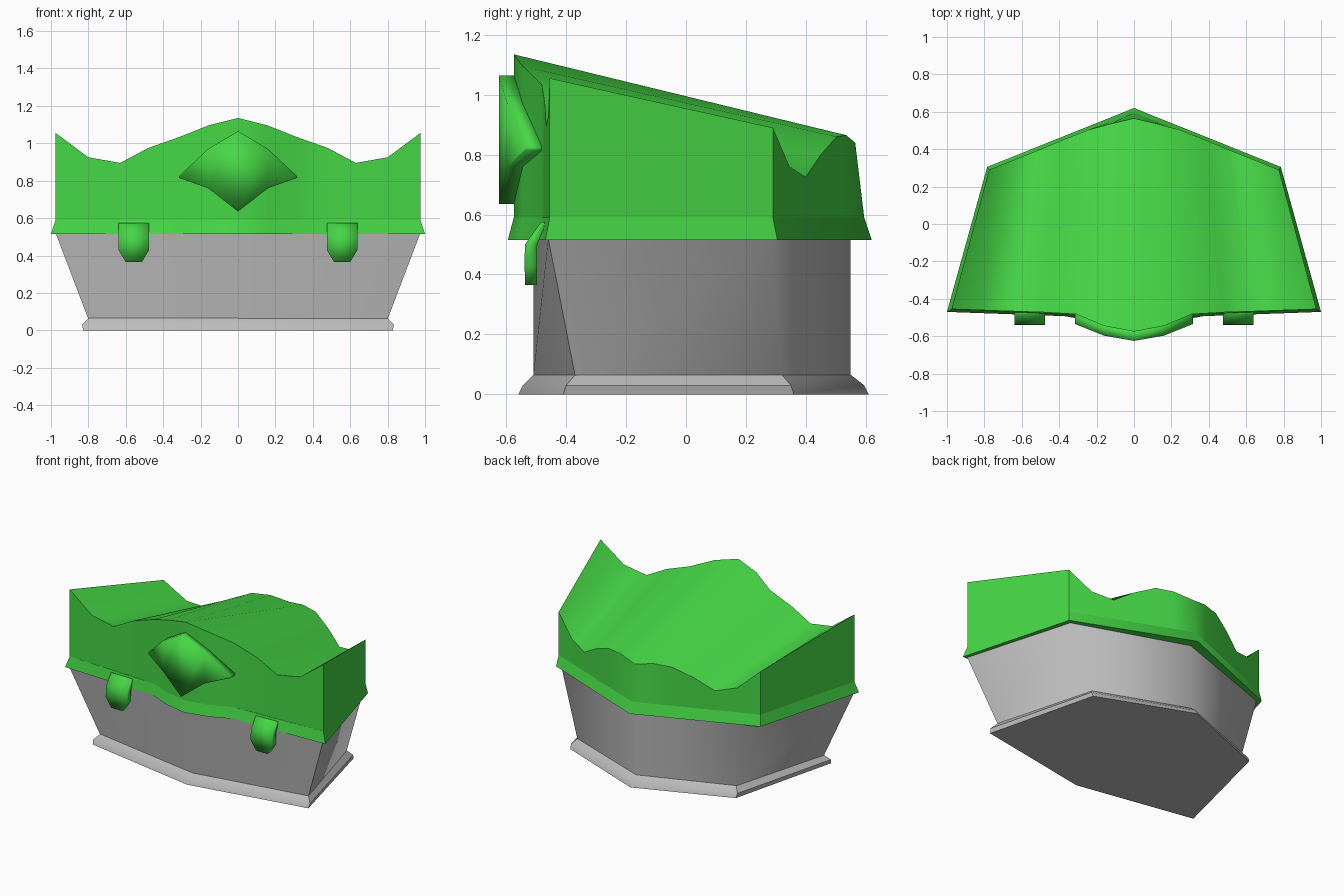
import bpy
import bmesh
import math

if "Cube" in bpy.data.objects:
    bpy.data.objects.remove(bpy.data.objects["Cube"], do_unlink=True)


def make_material(name, rgb):
    mat = bpy.data.materials.new(name)
    mat.use_nodes = True
    mat.diffuse_color = (*rgb, 1)
    mat.node_tree.nodes["Principled BSDF"].inputs["Base Color"].default_value = (*rgb, 1)
    return mat


GREEN = make_material("bright green", (0.06, 0.68, 0.06))
GREY = make_material("mid grey", (0.5, 0.5, 0.5))


def finish(name, bm, mat, angle):
    """Turn the bmesh into a smooth object with edges sharp above the angle."""
    bmesh.ops.recalc_face_normals(bm, faces=bm.faces)
    for f in bm.faces:
        f.smooth = True
    mesh = bpy.data.meshes.new(name)
    bm.to_mesh(mesh)
    bm.free()
    mesh.set_sharp_from_angle(angle=math.radians(angle))
    mesh.materials.append(mat)
    obj = bpy.data.objects.new(name, mesh)
    bpy.context.collection.objects.link(obj)
    return obj


def bridge(bm, rings):
    """Join equal closed rings of points with quads; return the ring vertices."""
    loops = [[bm.verts.new(p) for p in ring] for ring in rings]
    n = len(loops[0])
    for a, b in zip(loops, loops[1:]):
        for i in range(n):
            j = (i + 1) % n
            bm.faces.new((a[i], a[j], b[j], b[i]))
    return loops


def loft(name, rings, mat, angle):
    bm = bmesh.new()
    loops = bridge(bm, rings)
    bm.faces.new(loops[0])
    bm.faces.new(loops[-1])
    return finish(name, bm, mat, angle)


def ring(half, z):
    """Mirror a half outline that runs from front centre to back centre."""
    pts = half + [(-x, y) for x, y in half[-2:0:-1]]
    return [(x, y, z) for x, y in pts]


def hexagon(front, fx, fy, bx, by, back, z):
    return ring([(0, front), (fx, fy), (bx, by), (0, back)], z)


# Grey splayed foot
loft("foot", [
    hexagon(-.56, .828, -.41, .635, .36, .61, 0),
    hexagon(-.545, .833, -.40, .64, .35, .595, .03),
    hexagon(-.51, .80, -.37, .61, .32, .55, .065)], GREY, 30)

# Grey tub, flaring to the sides
loft("tub", [
    hexagon(-.51, .80, -.37, .61, .32, .55, .06),
    hexagon(-.51, .975, -.46, .76, .285, .55, .52)], GREY, 60)

# Green flange around the joint
loft("flange", [
    ring([(0, -.595), (.16, -.56), (.31, -.495), (1, -.47), (.785, .305), (0, .62)], .515),
    ring([(0, -.575), (.16, -.545), (.31, -.482), (.975, -.455), (.775, .29), (0, .595)], .59)],
    GREEN, 50)

# Green cover: rippled roof sloping down to the back, stations from centre outward
front = [(0, -.575, 1.135), (.16, -.545, 1.095), (.31, -.482, 1.035), (.48, -.472, .975),
         (.63, -.467, .895), (.80, -.461, .925), (.975, -.455, 1.055)]
back = [(0, .565, .84), (.127, .535, .865), (.246, .503, .86), (.38, .45, .80),
        (.50, .40, .725), (.635, .346, .76), (.775, .29, .89)]
half_top = front + back[::-1]
half_low = [(x, y, .59) for x, y, z in front]
half_low += [(x, .595 - .305 * x / .775, .59) for x, y, z in back[::-1]]


def mirrored(half):
    return half + [(-x, y, z) for x, y, z in half[-2:0:-1]]


bm = bmesh.new()
low, top = bridge(bm, [mirrored(half_low), mirrored(half_top)])
n = len(front)
total = len(top)
for side in (1, -1):
    for i in range(n - 1):
        ids = [i, i + 1, 2 * n - 2 - i, 2 * n - 1 - i]
        bm.faces.new([top[(side * k) % total] for k in ids])
bm.faces.new(low)
finish("cover", bm, GREEN, 45)

# Curved diamond badge on the front: x, front y, lower z, upper z
columns = [(-.315, -.535, .815, .825), (-.16, -.597, .76, .97), (0, -.625, .635, 1.065),
           (.16, -.597, .76, .97), (.315, -.535, .815, .825)]
loft("diamond_badge", [
    [(x, y, lo), (x, y, hi), (x, y + .06, hi), (x, y + .06, lo)]
    for x, y, lo, hi in columns], GREEN, 180)

# Front latches: z, half width, front y, back y
sections = [(.365, .043, -.537, -.497), (.43, .082, -.539, -.497),
            (.50, .082, -.538, -.497), (.575, .082, -.484, -.465)]
for side, label in ((1, "left"), (-1, "right")):
    cx = side * .557
    loft(label + "_latch", [
        [(cx - w, yf, z), (cx + w, yf, z), (cx + w, yb, z), (cx - w, yb, z)]
        for z, w, yf, yb in sections], GREEN, 180)
